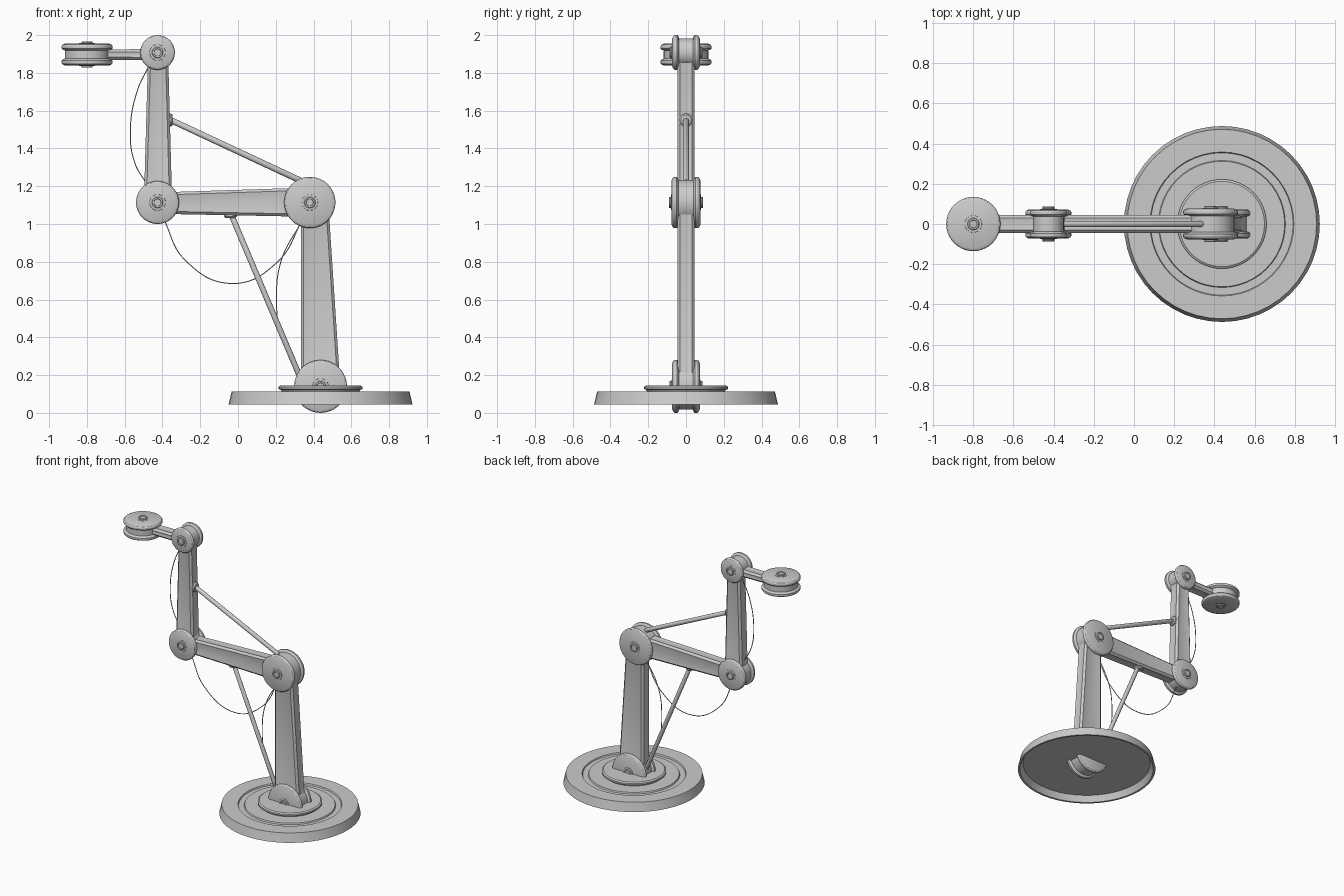
import bpy, bmesh, math
from mathutils import Vector

if "Cube" in bpy.data.objects:
    bpy.data.objects.remove(bpy.data.objects["Cube"])

grey = bpy.data.materials.new("plain grey")
grey.diffuse_color = (0.6, 0.6, 0.6, 1)
grey.use_nodes = True
grey.node_tree.nodes["Principled BSDF"].inputs["Base Color"].default_value = grey.diffuse_color


def finish(bm, name, loc=(0, 0, 0), rot=(0, 0, 0)):
    bmesh.ops.remove_doubles(bm, verts=bm.verts, dist=1e-5)
    bmesh.ops.recalc_face_normals(bm, faces=bm.faces)
    me = bpy.data.meshes.new(name)
    bm.to_mesh(me)
    bm.free()
    me.materials.append(grey)
    ob = bpy.data.objects.new(name, me)
    ob.location, ob.rotation_euler = loc, rot
    bpy.context.collection.objects.link(ob)
    return ob


def lathe(name, profile, loc, rot=(0, 0, 0), steps=40):
    """Turn an (r, z) profile around the local z axis."""
    bm = bmesh.new()
    vs = [bm.verts.new((r, 0, z)) for r, z in profile]
    es = [bm.edges.new(p) for p in zip(vs, vs[1:])]
    bmesh.ops.spin(bm, geom=vs + es, cent=(0, 0, 0), axis=(0, 0, 1),
                   angle=2 * math.pi, steps=steps)
    return finish(bm, name, loc, rot)


def drum(name, loc, r, h, rot=(math.pi / 2, 0, 0), boss=0.014):
    """Flanged pulley-like joint with a narrower waist and a pin through it."""
    half = [(0, h), (r - 0.018, h), (r - 0.005, h - 0.006), (r, h - 0.014),
            (r, h - 0.026), (r - 0.006, h - 0.032), (r - 0.017, h - 0.036)]
    lathe(name, half + [(a, -b) for a, b in reversed(half)], loc, rot)
    t = h + boss
    pin = [(0, t - 0.004), (0.018, t - 0.004), (0.02, t), (0.027, t),
           (0.03, t - 0.004), (0.03, h + 0.003), (0.042, h + 0.002), (0.044, h - 0.004)]
    lathe(name + "_pin", pin + [(a, -b) for a, b in reversed(pin)], loc, rot, 24)


def beam(name, start, end, hy=0.045, c=0.014):
    """Tapered chamfered beam; start and end are pairs of (x, z) edge points."""
    bm = bmesh.new()
    rings = []
    for p, q in (start, end):
        a, b = Vector((p[0], 0, p[1])), Vector((q[0], 0, q[1]))
        mid, hw, u = (a + b) / 2, (b - a).length / 2, (b - a).normalized()
        section = [(-hw, -hy + c), (-hw + c, -hy), (hw - c, -hy), (hw, -hy + c),
                   (hw, hy - c), (hw - c, hy), (-hw + c, hy), (-hw, hy - c)]
        rings.append([bm.verts.new(mid + u * s + Vector((0, y, 0))) for s, y in section])
    sides = [bm.faces.new((rings[0][i], rings[0][(i + 1) % 8],
                           rings[1][(i + 1) % 8], rings[1][i])) for i in range(8)]
    bm.faces.new(rings[0])
    bm.faces.new(rings[1])
    bmesh.ops.recalc_face_normals(bm, faces=bm.faces)
    # shallow channel along each main side
    bmesh.ops.inset_individual(bm, faces=sides[1::2], thickness=0.012, depth=-0.003)
    return finish(bm, name)


def rod(name, a, b, r):
    a, b = Vector((a[0], 0, a[1])), Vector((b[0], 0, b[1]))
    d = b - a
    n = d.length / 2
    prof = [(0, n), (r * 0.7, n - r * 0.3), (r, n - r), (r, -n + r), (r * 0.7, -n + r * 0.3), (0, -n)]
    return lathe(name, prof, (a + b) / 2, d.to_track_quat('Z', 'Y').to_euler(), 16)


def cable(name, pts):
    cu = bpy.data.curves.new(name, 'CURVE')
    cu.dimensions = '3D'
    cu.bevel_depth, cu.bevel_resolution, cu.resolution_u = 0.003, 1, 10
    sp = cu.splines.new('BEZIER')
    sp.bezier_points.add(len(pts) - 1)
    for bp, (x, z) in zip(sp.bezier_points, pts):
        bp.co = (x, 0, z)
        bp.handle_left_type = bp.handle_right_type = 'AUTO'
    cu.materials.append(grey)
    bpy.context.collection.objects.link(bpy.data.objects.new(name, cu))


# Base plate, hollow underneath, with a ring groove, and the raised turntable
BX = 0.437
lathe("base_plate", [(0, 0.09), (0.45, 0.09), (0.472, 0.045), (0.487, 0.045), (0.485, 0.052),
                     (0.471, 0.113), (0.358, 0.113), (0.354, 0.103), (0.316, 0.103),
                     (0.312, 0.113), (0, 0.113)], (BX, 0, 0), steps=48)
lathe("turntable", [(0, 0.11), (0.205, 0.11), (0.21, 0.122), (0.222, 0.126), (0.222, 0.138),
                    (0.212, 0.145), (0, 0.145)], (BX, 0, 0), steps=48)

# Joints
drum("base_joint", (BX, 0, 0.14), 0.14, 0.073)
drum("shoulder_joint", (0.38, 0, 1.114), 0.136, 0.076)
drum("elbow_joint", (-0.426, 0, 1.114), 0.114, 0.073)
drum("wrist_joint", (-0.426, 0, 1.908), 0.092, 0.073)
drum("head", (-0.799, 0, 1.897), 0.135, 0.058, (0, 0, 0), 0.011)

# Beams between the joints
beam("lower_beam", ((0.333, 0.17), (0.54, 0.17)), ((0.333, 1.1), (0.479, 1.1)))
beam("middle_beam", ((-0.42, 1.054), (-0.42, 1.167)), ((0.38, 1.038), (0.38, 1.193)))
beam("upper_beam", ((-0.498, 1.12), (-0.349, 1.12)), ((-0.476, 1.9), (-0.37, 1.9)))
beam("head_beam", ((-0.76, 1.87), (-0.76, 1.924)), ((-0.43, 1.868), (-0.43, 1.926)))

# Tie rods and their mounting buttons
rod("lower_tie_rod", (-0.04, 1.06), (0.345, 0.15), 0.015)
rod("upper_tie_rod", (-0.36, 1.552), (0.345, 1.223), 0.016)
button = [(0, -0.012), (0.035, -0.012), (0.035, 0.004), (0.028, 0.012), (0, 0.012)]
lathe("lower_rod_mount", button, (-0.04, 0, 1.045), (math.pi, 0, 0), 20)
lathe("upper_rod_mount", button, (-0.359, 0, 1.55), (0, math.pi / 2, 0), 20)

# Loose cables
cable("upper_cable", [(-0.465, 1.85), (-0.535, 1.7), (-0.57, 1.48), (-0.545, 1.32), (-0.475, 1.2)])
cable("middle_cable", [(-0.395, 1.03), (-0.283, 0.812), (-0.03, 0.685), (0.21, 0.8), (0.345, 1.03)])
cable("lower_cable", [(0.335, 1.01), (0.23, 0.81), (0.204, 0.6), (0.232, 0.39), (0.33, 0.2)])

# Smooth round parts, keep edges sharp
meshes = [o for o in bpy.context.scene.objects if o.type == 'MESH']
for o in meshes:
    o.select_set(True)
bpy.context.view_layer.objects.active = meshes[0]
bpy.ops.object.shade_smooth_by_angle(angle=math.radians(30))
